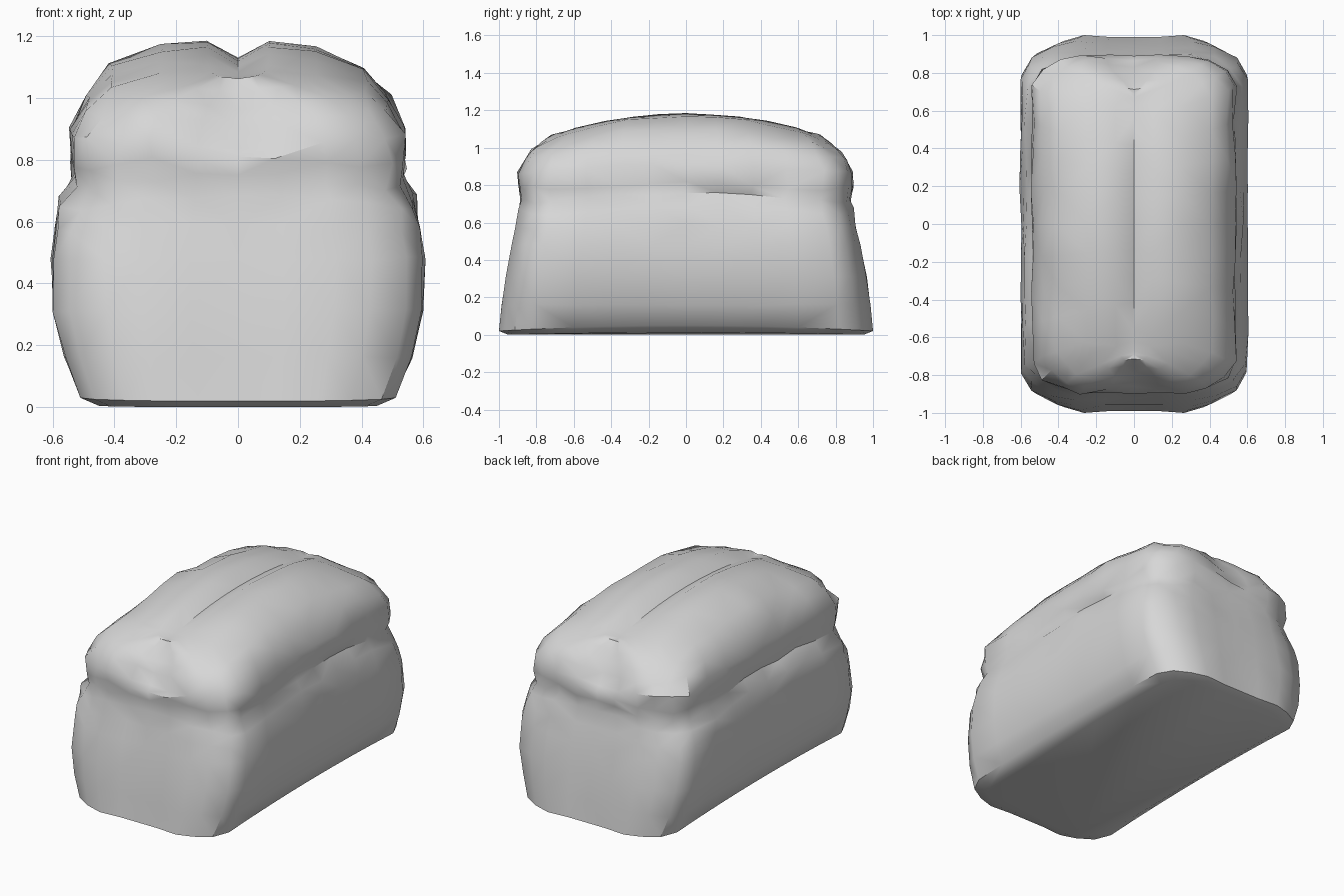
import bpy, bmesh, random

random.seed(4)
cube = bpy.data.objects.get("Cube")
if cube:
    bpy.data.objects.remove(cube)

# Plain crust colour
crust = bpy.data.materials.new("plain_grey_crust")
crust.use_nodes = True
grey = (0.68, 0.68, 0.68, 1)
crust.diffuse_color = grey
crust.node_tree.nodes["Principled BSDF"].inputs["Base Color"].default_value = grey

# One quarter of the loaf outline, as fractions of half width and half length
QUARTER = [(1, 0), (1, .2), (1, .4), (1, .6), (1, .82), (.91, .915),
           (.72, .97), (.52, 1), (.25, 1), (0, 1)]
outline = list(QUARTER)
outline += [(-x, y) for x, y in QUARTER[-2::-1]]
outline += [(-x, -y) for x, y in QUARTER[1:]]
outline += [(x, -y) for x, y in QUARTER[-2:0:-1]]

# Levels: half width, half length, height, drop, roughness
BASE = [(.45, .95, .012, .012, 0),
        (.51, 1.0, .05, .03, 0),
        (.56, .985, .16, 0, .004),
        (.595, .965, .31, 0, .005),
        (.60, .935, .48, 0, .007),
        (.588, .91, .59, .03, .009),
        (.57, .892, .685, .06, .012)]
CROWN = [(.53, .882, .75, .06, .012),
         (.536, .895, .81, .05, .014),
         (.535, .895, .91, .05, .014),
         (.49, .865, 1.01, .08, .014),
         (.41, .825, 1.10, .115, .012),
         (.25, .765, 1.17, .135, .007),
         (.10, .72, 1.183, .115, .003),
         (0, .69, 1.13, .07, 0)]


def jitter(amount):
    return random.uniform(-amount, amount)


def make_ring(bm, level, index, crown):
    hx, hy, height, drop, rough = level
    ring = []
    for u, v in outline:
        x, y = u * hx, v * hy
        # The ledge sags at the corners, the crown and base edge toward both ends
        slopes = index > 1 if crown else index < 2
        z = height - drop * (v * v if slopes else (u * v) ** 2)
        if u:
            x += jitter(rough)
            z += jitter(rough)
        y += jitter(rough) * .6
        # Slightly hollow end faces
        if abs(u) < .3 and not crown:
            y *= .99
        # Lengthwise split running down both ends of the crown
        if crown and index > 1 and abs(v) == 1:
            dip = max(0, 1 - abs(u) * 2) * min(1, hx * 2.5)
            y *= 1 - .035 * dip
            z -= .025 * dip
        # Crown corners rounded off
        if crown and index > 2 and abs(u) == .91:
            x *= .97
            y *= .98
        ring.append(bm.verts.new((x, y, z)))
    return ring


# Loaf: stacked rings closed by the base and the top split
bm = bmesh.new()
rings = [make_ring(bm, lv, i, False) for i, lv in enumerate(BASE)]
rings += [make_ring(bm, lv, i, True) for i, lv in enumerate(CROWN)]
count = len(outline)
for low, high in zip(rings, rings[1:]):
    for i in range(count):
        j = (i + 1) % count
        bm.faces.new((low[i], low[j], high[j], high[i]))
bm.faces.new(list(reversed(rings[0])))
bmesh.ops.remove_doubles(bm, verts=bm.verts, dist=.0005)
bmesh.ops.triangulate(bm, faces=[f for f in bm.faces if len(f.verts) == 4])
bmesh.ops.recalc_face_normals(bm, faces=bm.faces)

mesh = bpy.data.meshes.new("loaf")
bm.to_mesh(mesh)
bm.free()
mesh.materials.append(crust)
loaf = bpy.data.objects.new("loaf", mesh)
bpy.context.collection.objects.link(loaf)
bpy.context.view_layer.objects.active = loaf
loaf.select_set(True)
bpy.ops.object.shade_smooth_by_angle(angle=.7)
